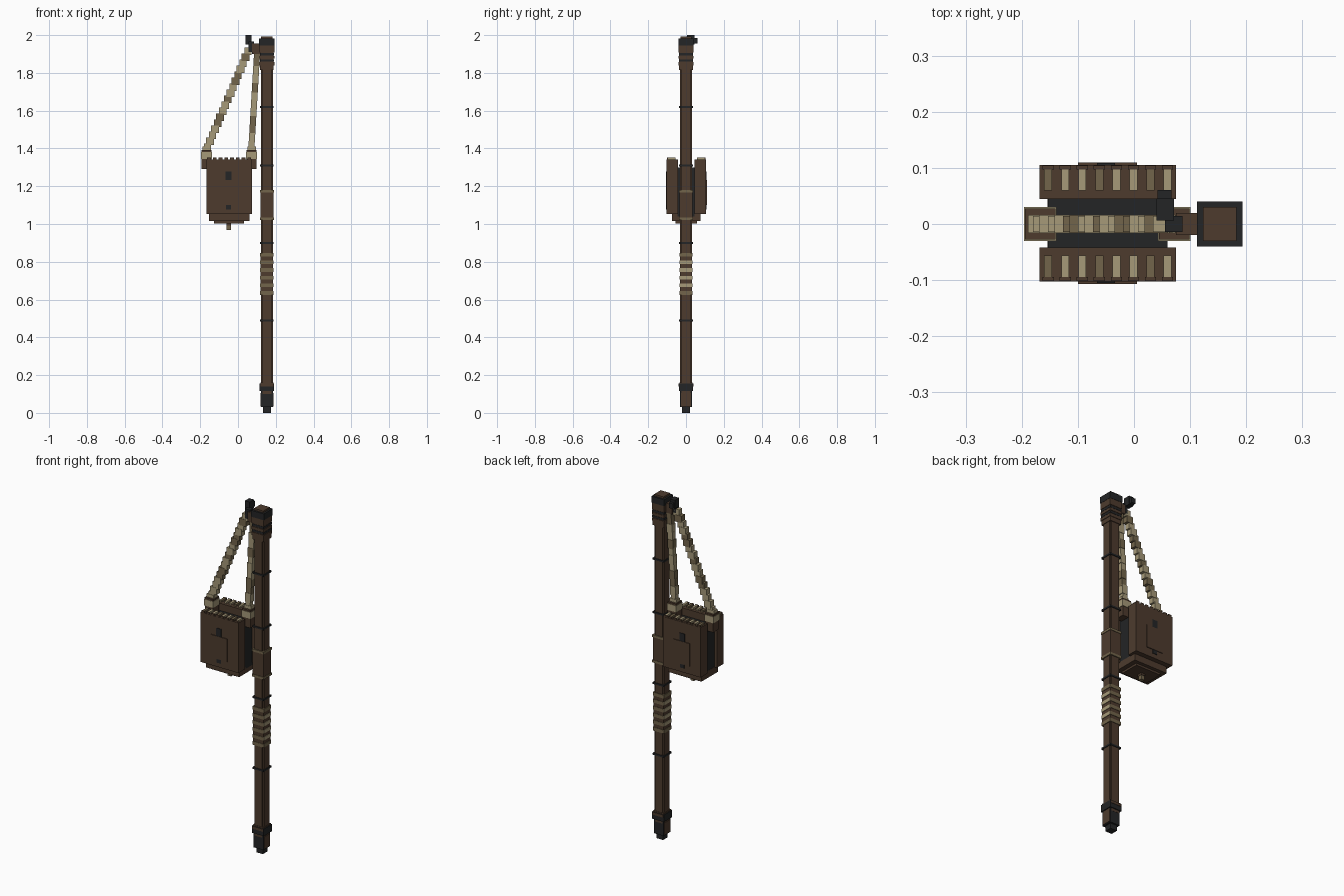
import bpy, bmesh
from mathutils import Vector


def material(name, rgb):
    m = bpy.data.materials.new(name)
    m.diffuse_color = (*rgb, 1)
    return m


BROWN = material("dark_wood", (0.075, 0.044, 0.027))
DARK = material("black_iron", (0.017, 0.018, 0.019))
LIGHT = material("pale_rope", (0.38, 0.32, 0.19))
MID = material("worn_rope", (0.17, 0.13, 0.07))
PX = 0.153   # pole axis


def boxes(name, items):
    """One object from (x0, x1, y0, y1, z0, z1, material) boxes."""
    bm = bmesh.new()
    mats = []
    for x0, x1, y0, y1, z0, z1, mat in items:
        if mat not in mats:
            mats.append(mat)
        vs = bmesh.ops.create_cube(bm, size=1)["verts"]
        for v in vs:
            v.co = Vector(((x0 + x1) / 2 + v.co.x * (x1 - x0),
                           (y0 + y1) / 2 + v.co.y * (y1 - y0),
                           (z0 + z1) / 2 + v.co.z * (z1 - z0)))
        for f in {f for v in vs for f in v.link_faces}:
            f.material_index = mats.index(mat)
    me = bpy.data.meshes.new(name)
    bm.to_mesh(me)
    bm.free()
    for m in mats:
        me.materials.append(m)
    ob = bpy.data.objects.new(name, me)
    bpy.context.collection.objects.link(ob)
    return ob


def block(cx, h, z0, z1, mat, hy=None):
    hy = h if hy is None else hy
    return (cx - h, cx + h, -hy, hy, z0, z1, mat)


# Pole with notched corners
boxes("pole", [block(PX, 0.032, 0.1, 1.9, BROWN, 0.024),
               block(PX, 0.024, 0.1, 1.9, BROWN, 0.032)])
boxes("pole_rings", [block(PX, 0.036, z - 0.005, z + 0.005, DARK)
                     for z in (0.49, 0.90, 1.31, 1.62)])

# Iron foot with wooden side plates
boxes("foot", [block(PX, 0.021, 0.0, 0.035, DARK),
               block(PX, 0.031, 0.03, 0.12, DARK),
               block(PX, 0.034, 0.035, 0.105, BROWN, 0.026),
               block(PX, 0.038, 0.115, 0.155, DARK),
               block(PX, 0.034, 0.15, 0.162, BROWN),
               (PX - 0.034, PX + 0.034, -0.04, 0.04, 0.14, 0.155, BROWN)])

# Striped grip
grip = [block(PX, 0.033, 0.63, 0.845, BROWN)]
for i in range(6):
    z = 0.625 + i * 0.0405
    grip.append(block(PX, 0.036, z, z + 0.02, MID if i in (0, 5) else LIGHT, 0.034))
    grip.append(block(PX, 0.034, z, z + 0.02, MID, 0.0355))
boxes("grip", grip)

# Leather wrap with bound edges
boxes("wrap", [block(PX, 0.035, 1.03, 1.17, BROWN),
               block(PX, 0.0375, 1.02, 1.034, MID),
               block(PX, 0.0375, 1.166, 1.18, MID)])

# Pole head and cap
boxes("head", [block(PX, 0.036, 1.815, 1.95, BROWN),
               block(PX, 0.039, 1.84, 1.857, BROWN),
               block(PX, 0.0375, 1.86, 1.872, DARK),
               block(PX, 0.039, 1.875, 1.89, BROWN),
               block(PX, 0.0375, 1.893, 1.905, DARK),
               block(PX, 0.039, 1.908, 1.945, BROWN),
               block(PX, 0.0405, 1.945, 1.982, DARK),
               block(PX, 0.030, 1.98, 1.992, BROWN)])

# Side arm and iron hook
boxes("arm", [(0.075, 0.13, -0.02, 0.02, 1.90, 1.955, BROWN)])
boxes("hook", [(0.055, 0.086, -0.014, 0.014, 1.91, 1.965, DARK),
               (0.040, 0.071, 0.006, 0.045, 1.95, 2.0, DARK),
               (0.042, 0.067, 0.04, 0.061, 1.955, 1.985, DARK)])


# Stepped ropes
def rope(name, start, end, n, hx, hy, worn):
    items = []
    dz = (end[1] - start[1]) / n
    for i in range(n):
        t = (i + 0.5) / n
        x = start[0] + (end[0] - start[0]) * t
        z = start[1] + dz * i
        k = 0.002 * (i % 2)
        items.append((x - hx - k, x + hx + k, -hy - k, hy + k, z - 0.004, z + dz + 0.004,
                      MID if i in worn else LIGHT))
    boxes(name, items)


rope("long_rope", (-0.168, 1.39), (0.06, 1.93), 17, 0.019, 0.014, (4, 5, 8, 11, 12, 15))
rope("short_rope", (0.070, 1.39), (0.102, 1.92), 12, 0.015, 0.014, (2, 3, 7, 10, 11))

# Rope knots
for name, cx in (("outer_knot", -0.167), ("inner_knot", 0.072)):
    boxes(name, [block(cx, 0.026, 1.29, 1.35, BROWN, 0.027),
                 block(cx, 0.029, 1.345, 1.382, LIGHT, 0.030),
                 block(cx, 0.027, 1.382, 1.392, BROWN, 0.028),
                 block(cx, 0.022, 1.392, 1.41, LIGHT, 0.016)])

# Hanging case: dark core between two wooden shells
boxes("case_core", [(-0.153, 0.06, -0.044, 0.046, 1.04, 1.30, DARK)])
for side, s in (("front", -1), ("back", 1)):
    def slab(x0, x1, a, b, z0, z1, mat):
        y0, y1 = sorted((s * a + 0.0015, s * b + 0.0015))
        return (x0, x1, y0, y1, z0, z1, mat)

    boxes(side + "_shell", [slab(-0.168, 0.075, 0.043, 0.104, 1.053, 1.342, BROWN)])
    boxes(side + "_panel", [slab(-0.10, 0.005, 0.10, 0.1085, 1.10, 1.232, BROWN)])
    boxes(side + "_latches", [slab(-0.066, -0.034, 0.10, 0.107, 1.232, 1.278, DARK),
                              slab(-0.064, -0.036, 0.10, 0.107, 1.078, 1.10, DARK)])
    teeth = []
    for i in range(8):
        x = -0.153 + i * 0.0304
        teeth.append(slab(x - 0.007, x + 0.007, 0.058, 0.096, 1.335, 1.352,
                          MID if i in (0, 3, 6) else LIGHT))
        teeth.append(slab(x - 0.010, x + 0.010, 0.096, 0.103, 1.335, 1.352, BROWN))
    boxes(side + "_teeth", teeth)

# Case underside and hanging pin
boxes("case_base", [(-0.154, 0.06, -0.075, 0.078, 1.015, 1.055, BROWN),
                    (-0.127, 0.033, -0.055, 0.058, 1.003, 1.016, BROWN)])
boxes("case_pin", [(-0.062, -0.036, -0.013, 0.016, 0.992, 1.005, BROWN),
                   (-0.060, -0.038, -0.010, 0.013, 0.968, 0.994, MID)])
